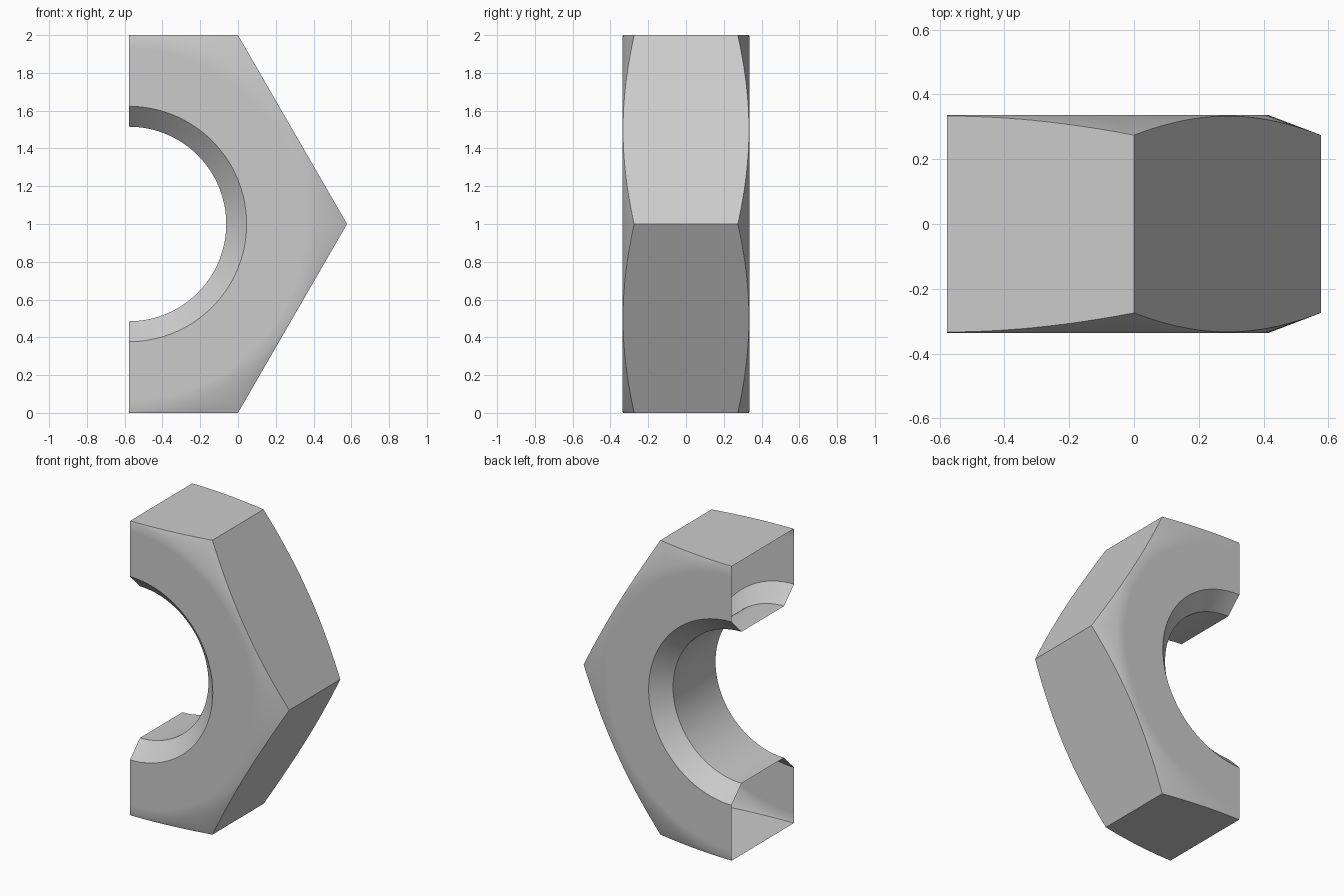
import bpy, bmesh, math

if "Cube" in bpy.data.objects:
    bpy.data.objects.remove(bpy.data.objects["Cube"])

# Half of a chamfered hexagonal nut, open at the cut plane, axis along y
CX, CZ = -0.5774, 1.0        # nut axis
HALF = 0.336                 # half thickness
BORE, RIM, BEVEL = 0.515, 0.623, 0.108
FLAT = 0.993                 # radius where the outer chamfer cone starts
SLOPE = 0.38
STEP = 2.5                   # degrees between sections


def hex_radius(deg):
    """Distance from the axis to the hexagon with flats one unit away."""
    return 1.0 / math.cos(math.radians(abs(deg) % 60 - 30))


def section(deg):
    """Closed (radius, y) loop of the nut's cross-section at an angle."""
    r = hex_radius(deg)
    edge = HALF - SLOPE * (r - FLAT)
    back = [(r, edge), (FLAT, HALF), (0.93, HALF), (RIM, HALF), (BORE, HALF - BEVEL)]
    front = [(a, -y) for a, y in reversed(back)]
    return back + front


# Sweep the section through half a turn, leaving both ends open
bm = bmesh.new()
rings = []
for i in range(int(180 / STEP) + 1):
    deg = -90 + i * STEP
    c, s = math.cos(math.radians(deg)), math.sin(math.radians(deg))
    rings.append([bm.verts.new((CX + r * c, y, CZ + r * s)) for r, y in section(deg)])
for a, b in zip(rings, rings[1:]):
    n = len(a)
    for j in range(n):
        k = (j + 1) % n
        bm.faces.new((a[j], a[k], b[k], b[j]))

mesh = bpy.data.meshes.new("half_nut")
bm.to_mesh(mesh)
bm.free()
nut = bpy.data.objects.new("half_nut", mesh)
bpy.context.collection.objects.link(nut)

# Plain grey metal
grey = bpy.data.materials.new("grey_metal")
grey.diffuse_color = (0.6, 0.6, 0.6, 1)
grey.use_nodes = True
grey.node_tree.nodes["Principled BSDF"].inputs["Base Color"].default_value = grey.diffuse_color
mesh.materials.append(grey)

# Soft face chamfers, crisp hexagon and bore edges
bpy.context.view_layer.objects.active = nut
nut.select_set(True)
bpy.ops.object.shade_smooth_by_angle(angle=math.radians(30))
